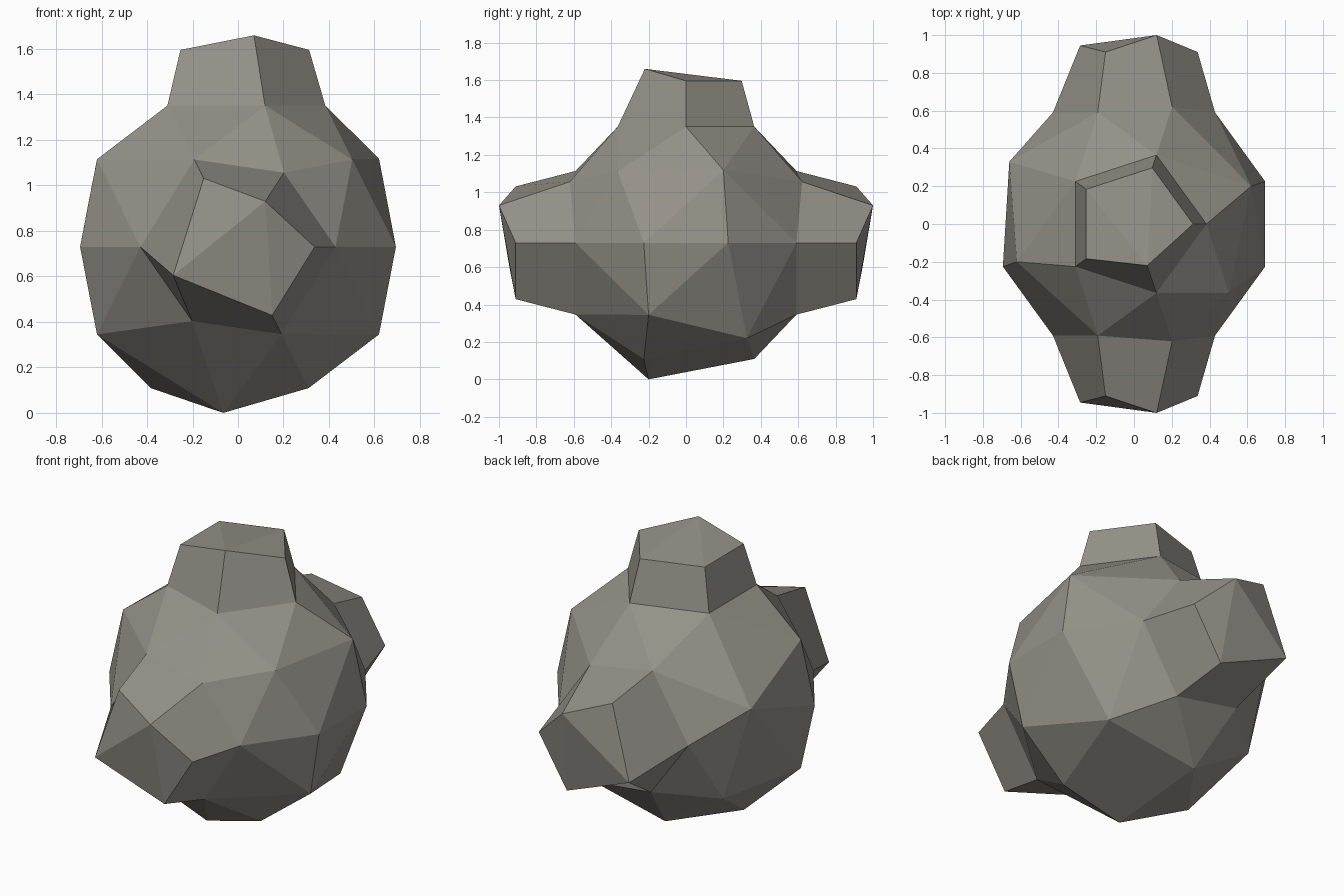
import bpy, bmesh
from mathutils import Vector

if "Cube" in bpy.data.objects:
    bpy.data.objects.remove(bpy.data.objects["Cube"])

R = 0.73
CENTRE = Vector((0, 0, R))

bm = bmesh.new()
bmesh.ops.create_icosphere(bm, subdivisions=2, radius=R)
bmesh.ops.translate(bm, vec=CENTRE, verts=bm.verts)


def nearest(p):
    return min(bm.verts, key=lambda v: (v.co - Vector(p)).length)


def extrude_knob(direction, height, taper):
    """Push out the fan of faces round one vertex and taper it."""
    d = Vector(direction)
    faces = list(nearest(CENTRE + d * R).link_faces)
    out = bmesh.ops.extrude_face_region(bm, geom=faces)["geom"]
    old = [f for f in faces if f.is_valid]
    if old:
        bmesh.ops.delete(bm, geom=old, context='FACES')
    for v in [g for g in out if isinstance(g, bmesh.types.BMVert)]:
        rel = v.co - CENTRE
        along = d * rel.dot(d)
        v.co = CENTRE + along + (rel - along) * taper + d * height
    bmesh.ops.delete(bm, geom=[v for v in bm.verts if not v.link_faces], context='VERTS')


def collapse(a, b, target):
    """Merge two neighbouring vertices into one facet corner."""
    bmesh.ops.pointmerge(bm, verts=[nearest(a), nearest(b)], merge_co=Vector(target))


# Three knobs: top, front, back
extrude_knob((0, 0, 1), 0.245, 0.815)
extrude_knob((0, -1, 0), 0.32, 0.785)
extrude_knob((0, 1, 0), 0.32, 0.785)

# Irregular facets on the knob ends
collapse((0, 0, 1.705), (0.10, -0.295, 1.60), (0.07, -0.22, 1.66))
for s in (-1, 1):
    collapse((0, s * 1.05, 0.73), (0.16, s * 0.94, 0.985), (0.12, s, 0.93))
    collapse((-0.16, s * 0.94, 0.475), (-0.34, s * 0.91, 0.73), (-0.285, s * 0.945, 0.605))

# Irregular facets on the body
collapse((0, 0, 0), (-0.12, -0.36, 0.11), (-0.065, -0.2, 0.0))
collapse((0.653, 0, 1.056), (0.50, 0.365, 1.115), (0.62, 0.2, 1.118))
collapse((-0.528, -0.384, 1.056), (-0.62, 0, 1.115), (-0.62, -0.2, 1.115))
collapse((-0.528, 0.384, 1.056), (-0.694, 0.225, 0.73), (-0.66, 0.33, 0.91))
collapse((0.528, -0.384, 0.404), (0.62, 0, 0.345), (0.62, -0.2, 0.345))
collapse((0.528, 0.384, 0.404), (0.31, 0.22, 0.11), (0.45, 0.325, 0.22))
collapse((-0.653, 0, 0.404), (-0.50, -0.365, 0.345), (-0.62, -0.2, 0.345))

bmesh.ops.recalc_face_normals(bm, faces=bm.faces)
mesh = bpy.data.meshes.new("knobbed_rock")
bm.to_mesh(mesh)
bm.free()

# Single warm grey stone colour
stone = bpy.data.materials.new("warm grey stone")
stone.diffuse_color = (0.30, 0.285, 0.25, 1)
stone.use_nodes = True
stone.node_tree.nodes["Principled BSDF"].inputs["Base Color"].default_value = stone.diffuse_color
mesh.materials.append(stone)
bpy.context.collection.objects.link(bpy.data.objects.new("knobbed_rock", mesh))
